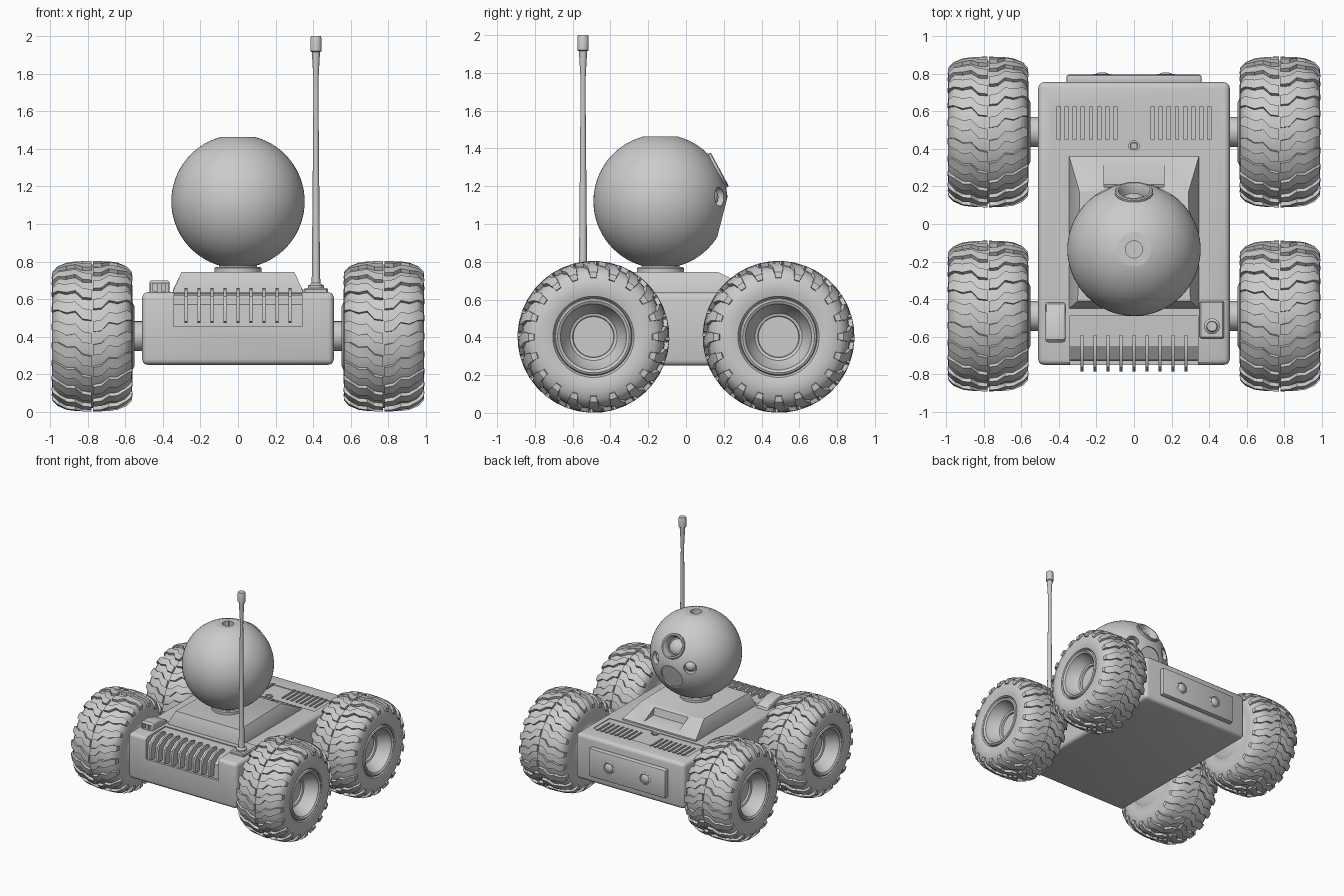
import bpy, bmesh, math
from mathutils import Matrix, Vector

if "Cube" in bpy.data.objects:
    bpy.data.objects.remove(bpy.data.objects["Cube"])


def finish(name, bm, angle=35):
    bmesh.ops.remove_doubles(bm, verts=bm.verts, dist=1e-5)
    bmesh.ops.recalc_face_normals(bm, faces=bm.faces)
    me = bpy.data.meshes.new(name)
    bm.to_mesh(me)
    bm.free()
    ob = bpy.data.objects.new(name, me)
    bpy.context.collection.objects.link(ob)
    activate(ob)
    if angle:
        bpy.ops.object.shade_smooth_by_angle(angle=math.radians(angle))
    return ob


def activate(ob):
    bpy.ops.object.select_all(action='DESELECT')
    ob.select_set(True)
    bpy.context.view_layer.objects.active = ob


def add_box(bm, x0, x1, y0, y1, z0, z1):
    m = Matrix.Translation(((x0 + x1) / 2, (y0 + y1) / 2, (z0 + z1) / 2)) @ Matrix.Diagonal((x1 - x0, y1 - y0, z1 - z0, 1))
    return bmesh.ops.create_cube(bm, size=1, matrix=m)


def box(name, *dims, bevel=0, seg=3):
    bm = bmesh.new()
    add_box(bm, *dims)
    if bevel:
        bmesh.ops.bevel(bm, geom=bm.edges[:], offset=bevel, segments=seg, profile=0.5, affect='EDGES')
    return finish(name, bm)


def add_prism(bm, profile, x0, x1):
    a = [bm.verts.new((x0, y, z)) for y, z in profile]
    b = [bm.verts.new((x1, y, z)) for y, z in profile]
    bm.faces.new(a)
    bm.faces.new(b[::-1])
    for i in range(len(a)):
        j = (i + 1) % len(a)
        bm.faces.new((a[i], b[i], b[j], a[j]))


def add_lathe(bm, profile, m=Matrix(), n=48):
    # profile of (radius, height) turned round the local z axis
    rings = []
    for r, h in profile:
        if r == 0:
            rings.append([bm.verts.new(m @ Vector((0, 0, h)))] * n)
        else:
            rings.append([bm.verts.new(m @ Vector((r * math.cos(k * math.tau / n), r * math.sin(k * math.tau / n), h))) for k in range(n)])
    for a, b in zip(rings, rings[1:]):
        for k in range(n):
            j = (k + 1) % n
            vs = list(dict.fromkeys((a[k], a[j], b[j], b[k])))
            if len(vs) > 2:
                bm.faces.new(vs)


def lathe(name, profile, m=Matrix(), n=48):
    bm = bmesh.new()
    add_lathe(bm, profile, m, n)
    return finish(name, bm)


def rod(r, h0, h1):
    return [(0, h0), (r, h0), (r, h1), (0, h1)]


def cut(ob, bm):
    cutter = finish("cutter", bm, 0)
    cutter.hide_render = True
    activate(ob)
    mod = ob.modifiers.new("cut", 'BOOLEAN')
    mod.operation, mod.solver, mod.object = 'DIFFERENCE', 'EXACT', cutter
    bpy.ops.object.modifier_apply(modifier=mod.name)
    bpy.data.objects.remove(cutter)
    bpy.ops.object.shade_smooth_by_angle(angle=math.radians(30))


# body with grille recess and vent slots
body = box("body", -.51, .51, -.75, .755, .25, .637, bevel=.03)
bm = bmesh.new()
add_prism(bm, [(-.49, .75), (-.49, .629), (-.65, .622), (-.725, .57), (-.73, .455), (-.9, .455), (-.9, .75)], -.34, .34)
cut(body, bm)
bm = bmesh.new()
add_box(bm, -.445, .445, .39, .61, .632, .7)
cut(body, bm)
bm = bmesh.new()
for s in (-1, 1):
    for i in range(8):
        x = s * (.10 + .043 * i)
        add_box(bm, x - .009, x + .009, .45, .625, .605, .7)
cut(body, bm)
lathe("deck_screw", [(0, .62), (.03, .62), (.03, .64), (.02, .64), (.017, .633), (0, .633)], Matrix.Translation((0, .415, 0)), 24)

# grille fins wrapping over the front edge
bm = bmesh.new()
for i in range(-4, 5):
    x = i * .0693
    add_prism(bm, [(-.59, .61), (-.59, .648), (-.64, .658), (-.71, .65), (-.765, .615), (-.785, .56), (-.785, .48), (-.71, .475), (-.70, .55)], x - .008, x + .008)
finish("grille_fins", bm)

# rear plate with two lights
box("light_plate", -.36, .36, .74, .795, .32, .56, bevel=.012, seg=2)
for s in (-1, 1):
    m = Matrix.Translation((s * .17, .79, .44)) @ Matrix.Rotation(-math.pi / 2, 4, 'X')
    lathe("light", [(.052, -.02), (.052, .006), (.044, .009), (.038, .004), (.03, .012), (.015, .017), (0, .018)], m, 32)

# raised deck with sloped sides and a recess in the rear slope
bm = bmesh.new()
low = [bm.verts.new(p) for p in ((-.345, -.45, .62), (.345, -.45, .62), (.345, .36, .62), (-.345, .36, .62))]
mid = [bm.verts.new(p) for p in ((-.345, -.45, .645), (.345, -.45, .645), (.345, .36, .65), (-.345, .36, .65))]
top = [bm.verts.new(p) for p in ((-.30, -.41, .745), (.30, -.41, .745), (.29, .17, .745), (-.29, .17, .745))]
bm.faces.new(low)
bm.faces.new(top)
for a, b in ((low, mid), (mid, top)):
    for i in range(4):
        bm.faces.new((a[i], a[(i + 1) % 4], b[(i + 1) % 4], b[i]))
deck = finish("upper_deck", bm)
bm = bmesh.new()
add_prism(bm, [(.18, .8), (.21, .672), (.5, .652), (.5, .8)], -.16, .16)
cut(deck, bm)

# neck
lathe("neck", [(0, .73), (.125, .73), (.125, .765), (.118, .772), (.10, .772), (.10, .80), (0, .80)], Matrix.Translation((0, -.135, 0)))

# ball head
R, C = .355, Vector((0, -.135, 1.12))


def aim(d):
    return Matrix.Translation(C) @ Vector(d).to_track_quat('Z', 'Y').to_matrix().to_4x4()


eye, glass = aim((0, .88, .475)), aim((0, .968, -.25))
sides = [aim((s * .46, .885, .07)) for s in (-1, 1)]
bm = bmesh.new()
bmesh.ops.create_uvsphere(bm, u_segments=72, v_segments=36, radius=R, matrix=Matrix.Translation(C))
head = finish("head", bm)
up = Matrix.Translation(C)
for m, r, d in ((up, .2, .343), (up, .045, .30), (eye, .092, .28), (glass, .2, .338), (glass, .098, .328),
                (sides[0], .05, .30), (sides[1], .05, .30)):
    bm = bmesh.new()
    add_lathe(bm, rod(r, d, .5), m)
    cut(head, bm)

# main eye, ring and small lenses
lathe("eye_ring", [(.10, .30), (.102, .352), (.096, .357), (.085, .357), (.077, .345), (.075, .29), (.10, .29), (.10, .30)], eye)


def lens(name, m, r, base, h):
    arc = [(r * math.cos(t * math.pi / 16), base + h * math.sin(t * math.pi / 16)) for t in range(8)]
    lathe(name, [(r, base - .02)] + arc + [(0, base + h)], m, 32)


lens("eye_lens", eye, .066, .285, .045)
for m in sides:
    lens("small_lens", m, .042, .305, .035)

# antenna and its mount
box("antenna_mount", .35, .48, -.61, -.41, .62, .66, bevel=.008, seg=1)
lathe("antenna", [(0, .65), (.042, .65), (.042, .672), (.03, .68), (.025, .685), (.022, .72), (.013, 1.72), (.014, 1.78),
                  (.021, 1.90), (.022, 1.915), (.03, 1.92), (.03, 1.99), (.026, 2.0), (0, 2.0)],
      Matrix.Translation((.415, -.545, 0)), 24)

# small latch on the other front corner
bm = bmesh.new()
add_prism(bm, [(-.63, .62), (-.63, .685), (-.615, .70), (-.55, .70), (-.46, .675), (-.425, .655), (-.41, .62)], -.472, -.365)
long_edges = [e for e in bm.edges if abs(e.verts[0].co.x - e.verts[1].co.x) < .01 and e.verts[0].co.z + e.verts[1].co.z > 1.26]
bmesh.ops.bevel(bm, geom=long_edges, offset=.014, segments=3, profile=.5, affect='EDGES')
latch = finish("latch", bm)
bm = bmesh.new()
add_box(bm, -.452, -.43, -.7, -.56, .64, .682)
add_box(bm, -.407, -.385, -.7, -.56, .64, .682)
cut(latch, bm)

# tyre profile (radius, outward offset) from inner hub to recessed outer hub
TYRE = [(0, -.225), (.16, -.225), (.18, -.215), (.205, -.205), (.25, -.214), (.29, -.212), (.33, -.20), (.36, -.175),
        (.375, -.12), (.382, 0), (.375, .12), (.36, .175), (.33, .20), (.29, .212), (.25, .214), (.215, .205),
        (.205, .19), (.20, .205), (.19, .21), (.175, .20), (.165, .16), (.125, .10), (.11, .095), (.107, .08), (0, .08)]
# tread lug stations: offset, outer radius, inner offset, inner radius, angle, half angle
LUG = [(.004, .402, .004, .37, -.03, .07), (.05, .401, .05, .37, -.01, .075), (.09, .398, .09, .365, .10, .07),
       (.135, .392, .135, .36, .085, .075), (.185, .372, .17, .34, .15, .075), (.211, .345, .18, .32, .155, .06),
       (.215, .315, .19, .305, .155, .05)]
PITCH = math.tau / 20


def wheel(name, sx, y):
    centre = Vector((sx * .777, y, .4025))
    m = Matrix.Translation(centre) @ Matrix.Rotation(sx * math.pi / 2, 4, 'Y')
    lathe(name + "_tyre", TYRE, m, 64)
    bm = bmesh.new()
    for k in range(20):
        for s in (-1, 1):
            rings = []
            for x, r, xi, ri, a, w in LUG:
                a += PITCH * (k + (.5 if s > 0 else 0))
                ring = [(xi, ri, a - w), (x, r, a - w), (x, r, a + w), (xi, ri, a + w)]
                rings.append([bm.verts.new(centre + Vector((s * px, -pr * math.cos(pa), pr * math.sin(pa)))) for px, pr, pa in ring])
            for p, q in zip(rings, rings[1:]):
                for i in range(4):
                    bm.faces.new((p[i], p[(i + 1) % 4], q[(i + 1) % 4], q[i]))
            bm.faces.new(rings[0])
            bm.faces.new(rings[-1])
    finish(name + "_tread", bm, 25)
    lathe(name + "_axle", rod(.08, -.30, -.2), m, 32)


for sx, side in ((-1, "left"), (1, "right")):
    for y, end in ((-.49, "front"), (.49, "back")):
        wheel(f"{end}_{side}_wheel", sx, y)
